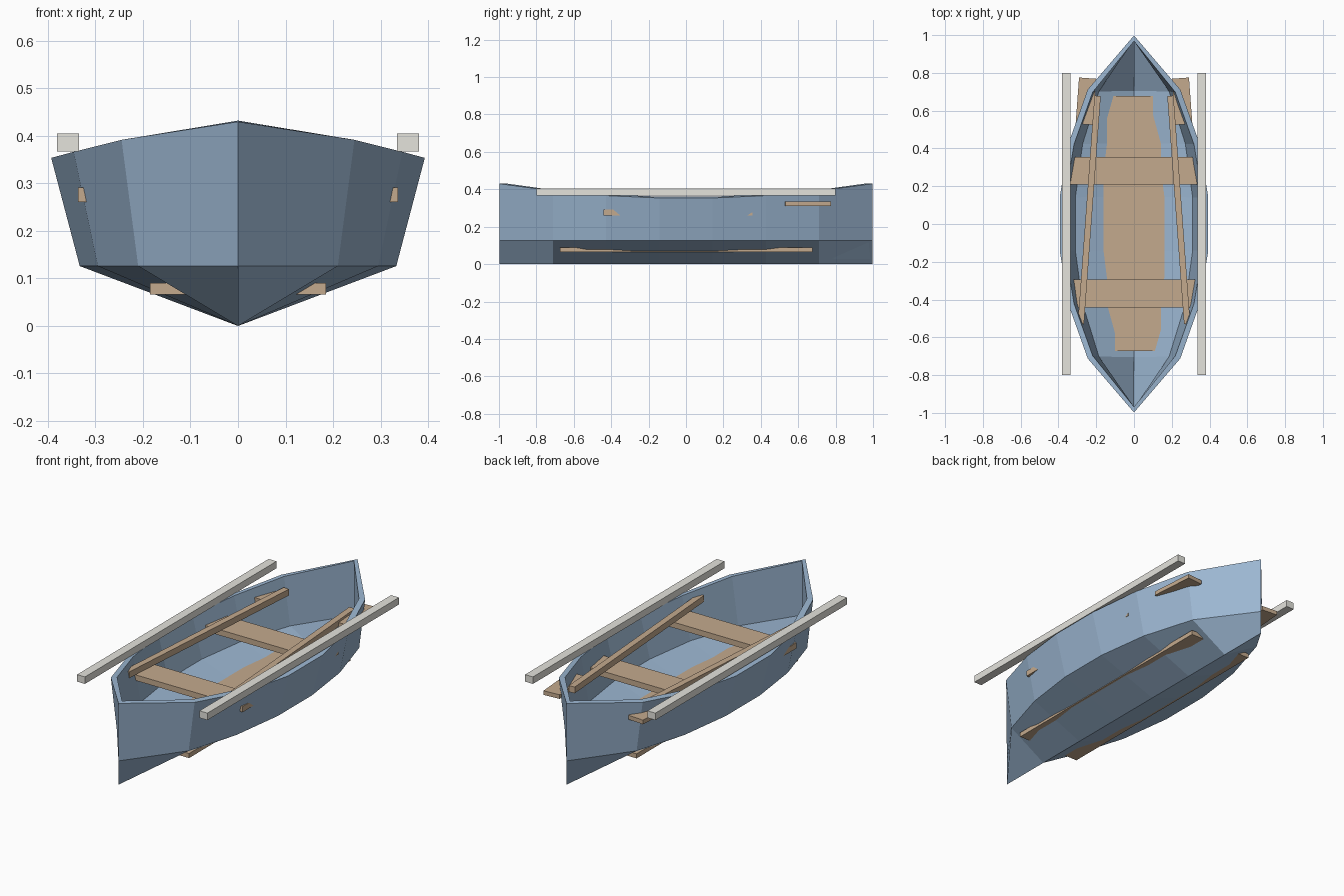
import bpy, bmesh, math

if "Cube" in bpy.data.objects:
    bpy.data.objects.remove(bpy.data.objects["Cube"])


def material(name, color):
    m = bpy.data.materials.new(name)
    m.diffuse_color = (*color, 1)
    m.use_nodes = True
    m.node_tree.nodes["Principled BSDF"].inputs["Base Color"].default_value = m.diffuse_color
    return m


BLUE = material("blue_paint", (0.33, 0.47, 0.64))
WOOD = material("wood", (0.55, 0.40, 0.27))
PALE = material("pale_rail", (0.78, 0.77, 0.72))


def box(name, center, size, mat, turn=0.0):
    bpy.ops.mesh.primitive_cube_add(size=1, location=center, rotation=(0, 0, turn))
    ob = bpy.context.object
    ob.name = name
    ob.scale = size
    ob.data.materials.append(mat)
    return ob


# Hull: stations of (y, chine half-width, sheer half-width), bottom on z = 0
half = [(0.143, 0.333, 0.393), (0.429, 0.295, 0.346), (0.712, 0.21, 0.245), (0.998, 0, 0)]
stations = [(-y, c, s) for y, c, s in reversed(half)] + half
bm = bmesh.new()
rows = []
for y, chine, sheer in stations:
    top = 0.352 + 0.078 * y * y
    pts = [(-sheer, top), (-chine, 0.126), (0, 0), (chine, 0.126), (sheer, top)]
    rows.append([bm.verts.new((x, y, z)) for x, z in pts])
for a, b in zip(rows, rows[1:]):
    for i in range(4):
        bm.faces.new((a[i], a[i + 1], b[i + 1], b[i]))
bmesh.ops.remove_doubles(bm, verts=bm.verts, dist=0.0005)
bmesh.ops.recalc_face_normals(bm, faces=bm.faces)
bm.faces.ensure_lookup_table()
if sum(f.normal.z * f.calc_area() for f in bm.faces) > 0:
    bmesh.ops.reverse_faces(bm, faces=bm.faces)
mesh = bpy.data.meshes.new("hull")
bm.to_mesh(mesh)
bm.free()
hull = bpy.data.objects.new("hull", mesh)
bpy.context.collection.objects.link(hull)
mesh.materials.append(BLUE)
shell = hull.modifiers.new("shell", 'SOLIDIFY')
shell.thickness = 0.03
shell.offset = -1

# Floor board and the two seats
box("floor_board", (0, 0.002, 0.078), (0.37, 1.35, 0.024), WOOD)
for name, y in (("front_seat", -0.368), ("rear_seat", 0.282)):
    box(name, (0, y, 0.276), (0.674, 0.148, 0.03), WOOD)

# Side rails and oars, one of each per side
for side, s in (("left", -1), ("right", 1)):
    box(side + "_rail", (s * 0.358, 0, 0.386), (0.046, 1.6, 0.037), PALE)
    turn = s * math.radians(4.2)
    box(side + "_oar_shaft", (s * 0.237, 0.075, 0.33), (0.033, 1.21, 0.033), WOOD, turn)
    box(side + "_oar_blade", (s * 0.255, 0.65, 0.323), (0.09, 0.245, 0.022), WOOD, turn)
